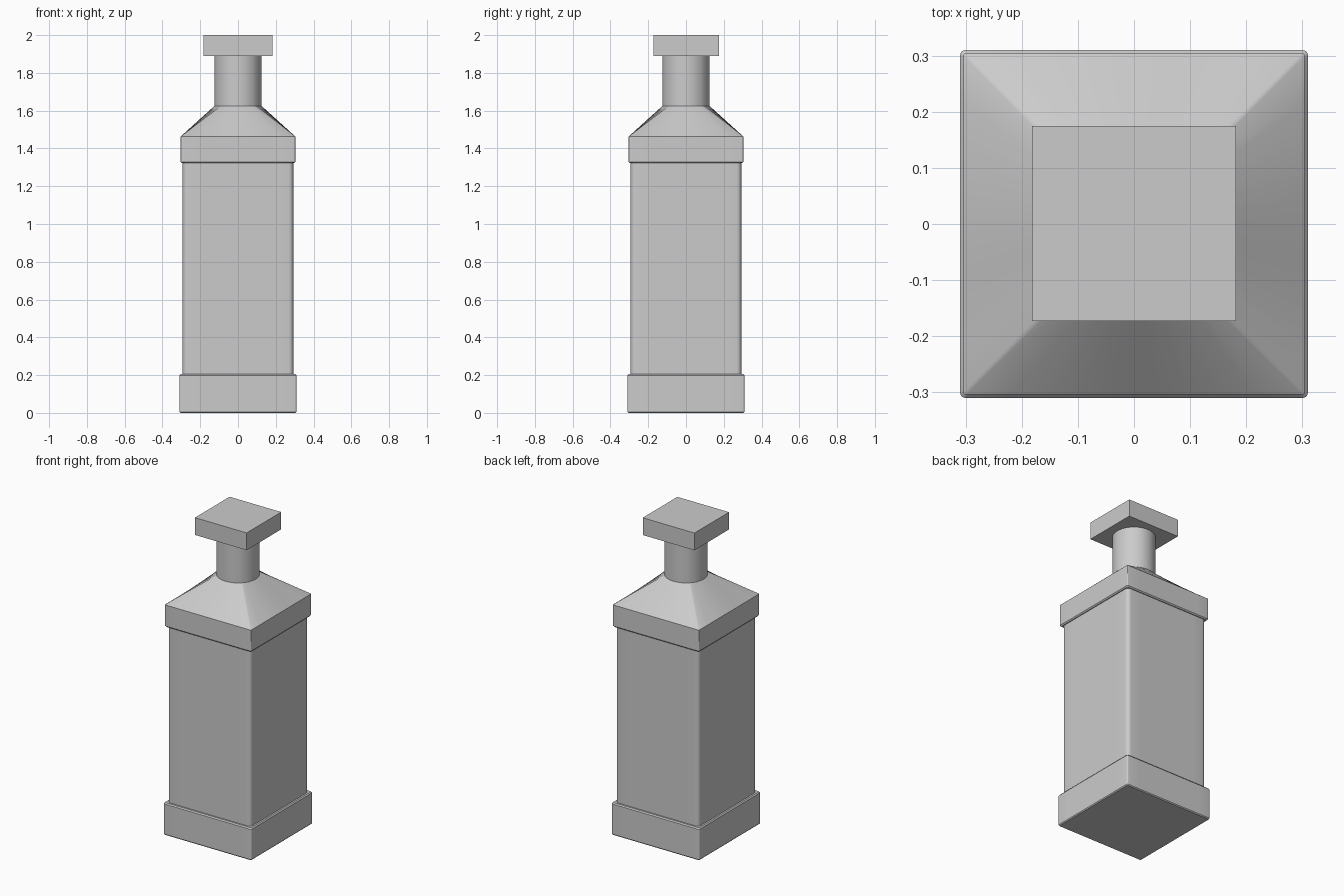
import bpy, bmesh
from math import sin, cos, tan, pi, hypot

if "Cube" in bpy.data.objects:
    bpy.data.objects.remove(bpy.data.objects["Cube"])

SIDE, ARC = 10, 5   # points along each flat side, segments per rounded corner


def square_ring(h, r):
    """Rounded square outline, half-width h and corner radius r."""
    pts, f = [], h - r
    for k in range(4):
        a = k * pi / 2
        quarter = [(h, f * tan(pi / 4 * (2 * i / SIDE - 1))) for i in range(1, SIDE)]
        quarter += [(f + r * cos(t), f + r * sin(t))
                    for t in (pi / 2 * j / ARC for j in range(ARC + 1))]
        pts += [(x * cos(a) - y * sin(a), x * sin(a) + y * cos(a)) for x, y in quarter]
    return pts


def circle_ring(radius):
    """Circle with the same point count and directions as a square ring."""
    return [(x * radius / hypot(x, y), y * radius / hypot(x, y))
            for x, y in square_ring(0.3, 0.02)]


def finish(name, bm):
    bmesh.ops.recalc_face_normals(bm, faces=bm.faces)
    mesh = bpy.data.meshes.new(name)
    bm.to_mesh(mesh)
    bm.free()
    obj = bpy.data.objects.new(name, mesh)
    bpy.context.collection.objects.link(obj)
    bpy.ops.object.select_all(action='DESELECT')
    obj.select_set(True)
    bpy.context.view_layer.objects.active = obj
    bpy.ops.object.shade_smooth_by_angle(angle=pi / 6)
    return obj


def loft(name, sections):
    """Closed solid through (z, outline) sections."""
    bm = bmesh.new()
    rings = [[bm.verts.new((x, y, z)) for x, y in outline] for z, outline in sections]
    for lo, hi in zip(rings, rings[1:]):
        n = len(lo)
        for i in range(n):
            j = (i + 1) % n
            bm.faces.new((lo[i], lo[j], hi[j], hi[i]))
    bm.faces.new(rings[0][::-1])
    bm.faces.new(rings[-1])
    return finish(name, bm)


# Bottle: base, body, band, shoulder and neck in one continuous skin
sq = square_ring
loft("bottle", [
    (0.0, sq(0.305, 0.006)), (0.006, sq(0.31, 0.01)),       # base
    (0.198, sq(0.31, 0.01)), (0.205, sq(0.304, 0.01)),
    (0.205, sq(0.293, 0.025)), (1.322, sq(0.293, 0.025)),   # body
    (1.322, sq(0.298, 0.01)), (1.329, sq(0.304, 0.006)),    # band
    (1.463, sq(0.304, 0.004)),
    (1.625, circle_ring(0.125)), (1.90, circle_ring(0.125)),  # shoulder, neck
])

# Cap block
bm = bmesh.new()
bmesh.ops.create_cube(bm, size=1)
bmesh.ops.scale(bm, vec=(0.364, 0.348, 0.11), verts=bm.verts)
bmesh.ops.translate(bm, vec=(0, 0.001, 1.945), verts=bm.verts)
finish("cap", bm)
